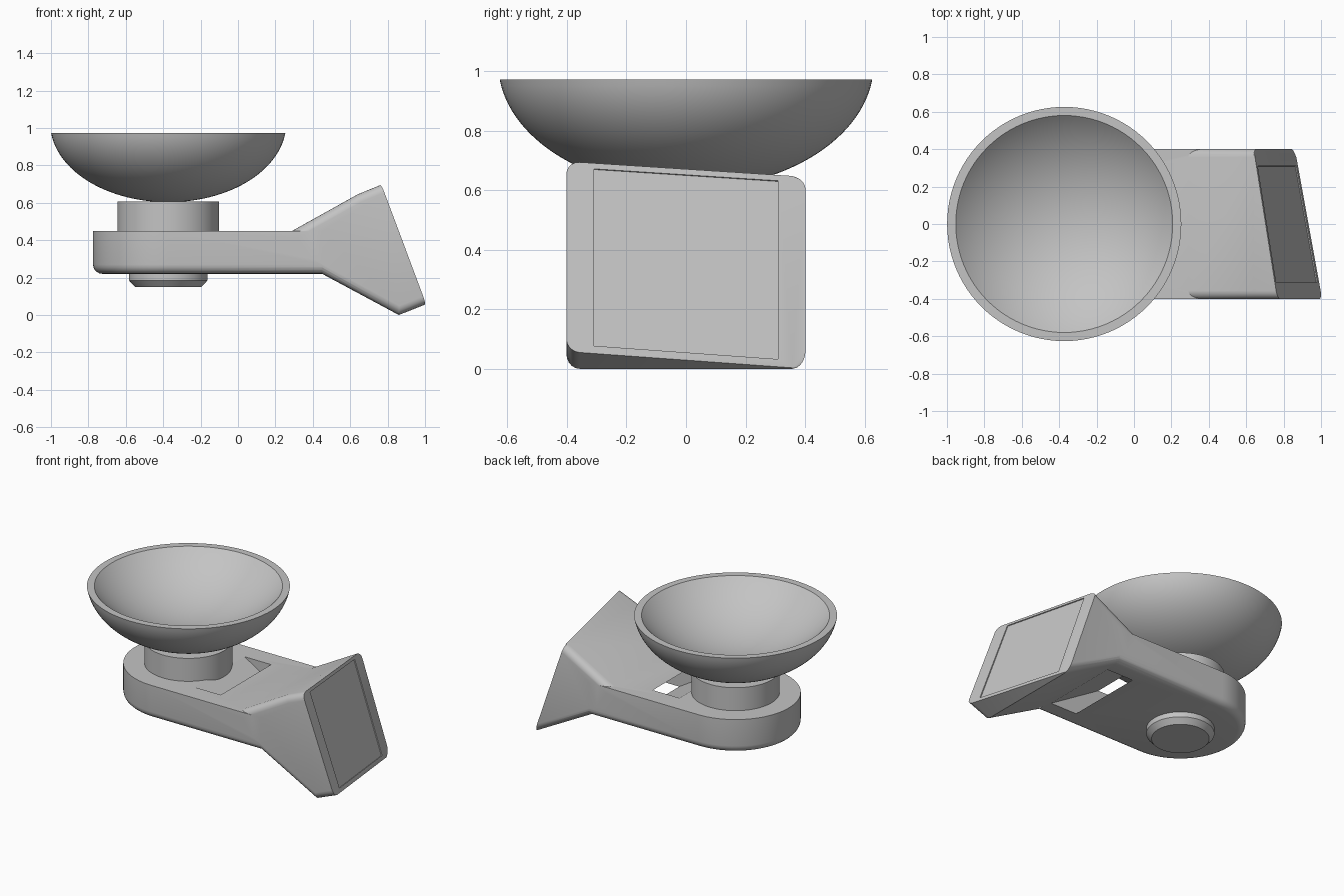
import bpy, bmesh
from math import cos, sin, pi, sqrt, asin, radians
from mathutils import Vector

cube = bpy.data.objects.get("Cube")
if cube:
    bpy.data.objects.remove(cube, do_unlink=True)

AXIS = -0.373      # x of the bowl axis
HALF = 0.402       # half width of the arm
FLOOR, DECK = 0.22, 0.45

grey = bpy.data.materials.new("light grey")
grey.use_nodes = True
grey.diffuse_color = (0.55, 0.55, 0.55, 1)
shader = grey.node_tree.nodes["Principled BSDF"]
shader.inputs["Base Color"].default_value = grey.diffuse_color
shader.inputs["Roughness"].default_value = 0.6


def finish(name, bm):
    bmesh.ops.recalc_face_normals(bm, faces=bm.faces)
    mesh = bpy.data.meshes.new(name)
    bm.to_mesh(mesh)
    bm.free()
    mesh.materials.append(grey)
    ob = bpy.data.objects.new(name, mesh)
    bpy.context.collection.objects.link(ob)
    return ob


def smooth(ob):
    bpy.ops.object.select_all(action='DESELECT')
    ob.select_set(True)
    bpy.context.view_layer.objects.active = ob
    bpy.ops.object.shade_smooth_by_angle(angle=radians(30))


def lathe(name, profile, steps=96):
    """Spin a (radius, height) profile about the bowl axis."""
    bm = bmesh.new()
    verts = [bm.verts.new((AXIS + r, 0, z)) for r, z in profile]
    edges = [bm.edges.new(pair) for pair in zip(verts, verts[1:])]
    bmesh.ops.spin(bm, geom=verts + edges, cent=(AXIS, 0, 0), axis=(0, 0, 1),
                   angle=2 * pi, steps=steps, use_merge=True)
    bmesh.ops.remove_doubles(bm, verts=bm.verts, dist=1e-5)
    ob = finish(name, bm)
    smooth(ob)
    return ob


def prism(bm, ring, offset):
    """Extrude a closed ring of points by an offset."""
    face = bm.faces.new([bm.verts.new(p) for p in ring])
    new = bmesh.ops.extrude_face_region(bm, geom=[face])["geom"]
    bmesh.ops.translate(bm, vec=offset, verts=[v for v in new if isinstance(v, bmesh.types.BMVert)])


def combine(target, tool, operation):
    """Apply a boolean and remove the helper."""
    mod = target.modifiers.new(tool.name, 'BOOLEAN')
    mod.object, mod.operation, mod.solver = tool, operation, 'EXACT'
    bpy.context.view_layer.objects.active = target
    bpy.ops.object.modifier_apply(modifier=mod.name)
    bpy.data.objects.remove(tool, do_unlink=True)


# Bowl: flattened elliptical outside, shallower spherical hollow, flat rim
RIM = 0.972


def arc(rim_radius, centre, width, depth, n=28):
    """Elliptical arc from the axis out to the rim."""
    end = asin(rim_radius / width)
    return [(width * sin(end * i / n), centre - depth * cos(end * i / n)) for i in range(n + 1)]


OUTER, CENTRE = 0.626, 1.025
width = 0.631
depth = (CENTRE - RIM) / sqrt(1 - (OUTER / width) ** 2)
depth = min(depth, 0.466)
outside = arc(OUTER, CENTRE, width, depth)[:-1] + [(OUTER, RIM)]
HOLLOW = 0.82
hollow = arc(0.58, RIM + sqrt(HOLLOW ** 2 - 0.58 ** 2), HOLLOW, HOLLOW)
lathe("bowl", outside + hollow[::-1])

# Pedestal under the bowl and chamfered foot under the arm
lathe("pedestal", [(0, 0.43), (0.272, 0.43), (0.272, 0.606), (0, 0.606)])
lathe("foot", [(0, 0.25), (0.21, 0.25), (0.21, 0.185), (0.178, 0.15), (0, 0.15)])

# Arm: round-ended slab with a softened lower edge
bm = bmesh.new()
turns = [pi / 2 + pi * i / 40 for i in range(41)]
ring = [(AXIS + HALF * cos(a), HALF * sin(a), FLOOR) for a in turns]
ring += [(0.45, -HALF, FLOOR), (0.45, HALF, FLOOR)]
prism(bm, ring, (0, 0, DECK - FLOOR))
lower = [e for e in bm.edges if all(v.co.z < FLOOR + 0.01 for v in e.verts)
         and not all(v.co.x > 0.44 for v in e.verts)]
bmesh.ops.bevel(bm, geom=lower, offset=0.05, segments=5, profile=0.5, affect='EDGES')
body = finish("arm_and_head", bm)

# Head: straight flared block, with a wedge that turns its end plate sideways
top_front, top_back = Vector((0.767, -HALF, 0.697)), Vector((0.64, HALF, 0.645))
low_front, low_back = Vector((1.006, -HALF, 0.058)), Vector((0.86, HALF, 0))
bm = bmesh.new()
near_tf, near_tb, near_lb, near_lf = [bm.verts.new(p) for p in (
    (0.29, -HALF, DECK), (0.29, HALF, DECK), (0.45, HALF, FLOOR), (0.45, -HALF, FLOOR))]
mid_t, mid_l = [bm.verts.new((p.x, -HALF, p.z)) for p in (top_back, low_back)]
far_tf, far_tb, far_lb, far_lf = [bm.verts.new(p) for p in (top_front, top_back, low_back, low_front)]
for loop in ((near_tf, near_tb, near_lb, near_lf), (far_tf, far_tb, far_lb, far_lf),
             (near_tf, mid_t, far_tb, near_tb), (mid_t, far_tf, far_tb),
             (near_lf, near_lb, far_lb, mid_l), (mid_l, far_lb, far_lf),
             (near_tb, far_tb, far_lb, near_lb),
             (near_tf, near_lf, mid_l, far_lf, far_tf, mid_t)):
    bm.faces.new(loop)
long_edges = [bm.edges.get(pair) for pair in (
    (near_tf, mid_t), (mid_t, far_tf), (near_tb, far_tb),
    (near_lf, mid_l), (mid_l, far_lf), (near_lb, far_lb))]
bmesh.ops.recalc_face_normals(bm, faces=bm.faces)
bmesh.ops.bevel(bm, geom=long_edges, offset=0.045, segments=5, profile=0.5, affect='EDGES')
combine(body, finish("head", bm), 'UNION')

# Slanted slot that passes through the arm behind the pedestal
bm = bmesh.new()
slant = Vector((0.38, 0, FLOOR - DECK))
start = Vector((-0.14, -0.27, DECK)) - slant * 0.3
ring = [start, start + Vector((0.2, 0, 0)),
        start + Vector((0.2, 0, 0)) + slant * 2, start + slant * 2]
prism(bm, ring, (0, 0.54, 0))
combine(body, finish("slot_cutter", bm), 'DIFFERENCE')

# Shallow recessed panel on the head plate
across = (top_back - top_front).normalized()
down = (low_front - top_front).normalized()
inward = across.cross(down).normalized()
if inward.x > 0:
    inward = -inward


def on_plate(u, v):
    top = top_front.lerp(top_back, u)
    return top.lerp(low_front.lerp(low_back, u), v)


bm = bmesh.new()
ring = [on_plate(u, v) - inward * 0.03
        for u, v in ((0.115, 0.03), (0.885, 0.03), (0.885, 0.96), (0.115, 0.96))]
prism(bm, ring, inward * 0.036)
combine(body, finish("panel_cutter", bm), 'DIFFERENCE')
smooth(body)
